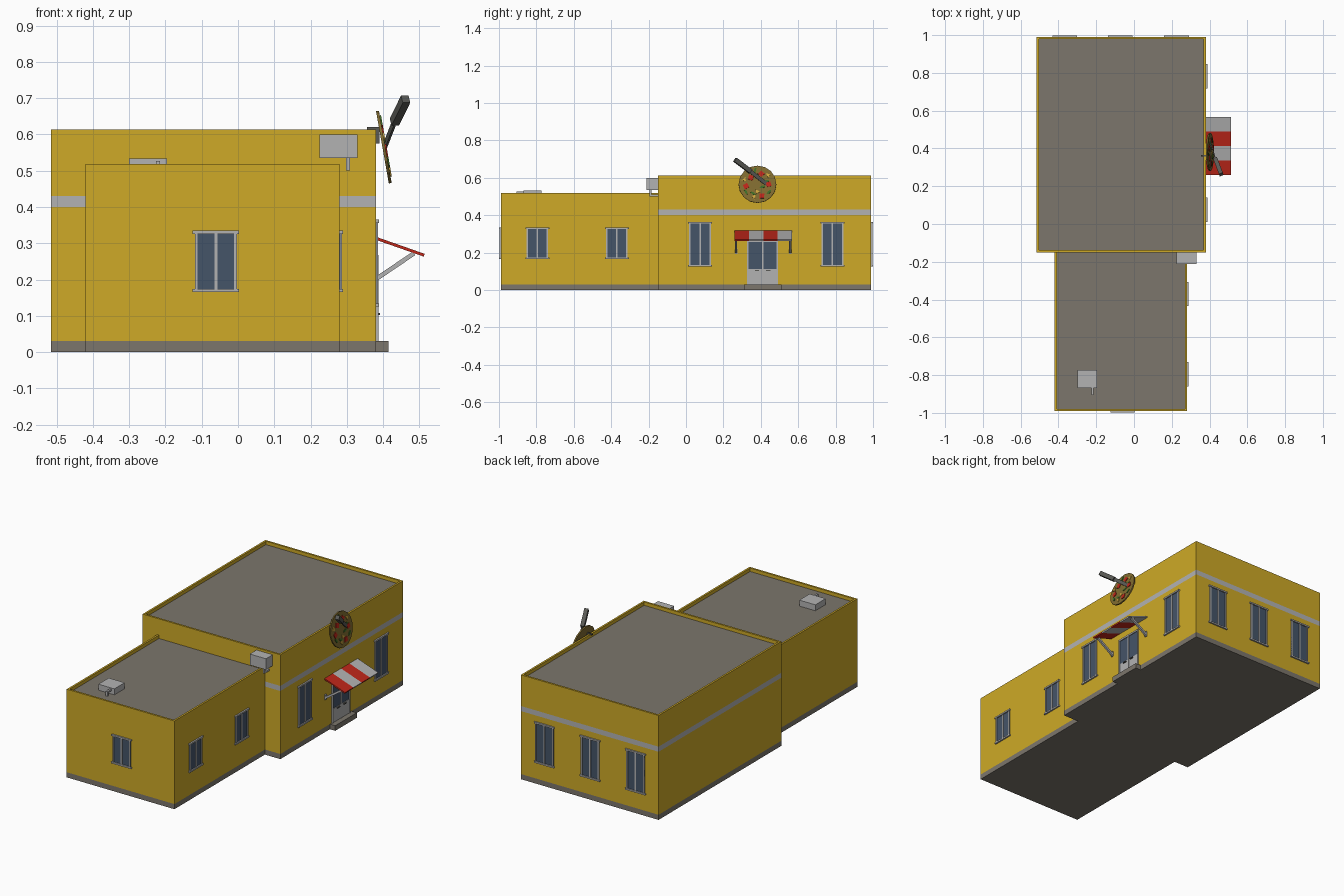
import bpy, bmesh
from math import radians, cos, sin, pi
from mathutils import Matrix, Vector

if "Cube" in bpy.data.objects:
    bpy.data.objects.remove(bpy.data.objects["Cube"])


def material(name, r, g, b):
    m = bpy.data.materials.new(name)
    m.diffuse_color = (r, g, b, 1)
    m.use_nodes = True
    m.node_tree.nodes["Principled BSDF"].inputs["Base Color"].default_value = m.diffuse_color
    return m


YELLOW = material("yellow_plaster", 0.62, 0.40, 0.02)
STONE = material("warm_grey", 0.20, 0.18, 0.15)
GLASS = material("dark_glass", 0.06, 0.09, 0.14)
RED = material("red", 0.52, 0.02, 0.01)
CRUST = material("crust", 0.22, 0.15, 0.03)
GREEN = material("green", 0.05, 0.16, 0.02)
CHEESE = material("cheese", 0.65, 0.40, 0.05)
DARK = material("dark_metal", 0.10, 0.10, 0.09)
LIGHT = material("light_grey", 0.45, 0.45, 0.45)


def finish(name, bm, *mats):
    mesh = bpy.data.meshes.new(name)
    bm.to_mesh(mesh)
    bm.free()
    for m in mats:
        if m:
            mesh.materials.append(m)
    ob = bpy.data.objects.new(name, mesh)
    bpy.context.collection.objects.link(ob)
    return ob


def add_box(bm, b, M=Matrix()):
    x0, x1, y0, y1, z0, z1 = b
    T = Matrix.Translation(((x0 + x1) / 2, (y0 + y1) / 2, (z0 + z1) / 2))
    S = Matrix.Diagonal((x1 - x0, y1 - y0, z1 - z0, 1))
    bmesh.ops.create_cube(bm, size=1, matrix=M @ T @ S)


def boxes(name, items, mat=LIGHT, M=Matrix()):
    bm = bmesh.new()
    for b in items:
        add_box(bm, b, M)
    return finish(name, bm, mat)


def bar(name, p, q, wx, wy, mat=LIGHT):
    """Rectangular bar between two points: wx horizontal, wy across."""
    p, q = Vector(p), Vector(q)
    d = q - p
    M = Matrix.Translation((p + q) / 2) @ d.to_track_quat('Z', 'Y').to_matrix().to_4x4()
    l = d.length / 2
    return boxes(name, [(-wx / 2, wx / 2, -wy / 2, wy / 2, -l, l)], mat, M)


def on_wall(x, y, z, turn):
    """Frame on a wall: local x along it, y up, z outward."""
    return (Matrix.Translation((x, y, z)) @ Matrix.Rotation(radians(turn), 4, 'Z')
            @ Matrix.Rotation(radians(90), 4, 'X'))


def block(name, b, cuts, wall=0.016, drop=0.02):
    """Building block with plinth, optional band and sunken flat roof."""
    bm = bmesh.new()
    add_box(bm, b)
    for z in cuts:
        bmesh.ops.bisect_plane(bm, geom=bm.verts[:] + bm.edges[:] + bm.faces[:],
                               plane_co=(0, 0, z), plane_no=(0, 0, 1))
    for f in bm.faces:
        z = f.calc_center_median().z
        if z < cuts[0]:
            f.material_index = 1
        elif len(cuts) > 2 and cuts[1] < z < cuts[2]:
            f.material_index = 2
    bm.normal_update()
    top = max(bm.faces, key=lambda f: f.calc_center_median().z)
    bmesh.ops.inset_region(bm, faces=[top], thickness=wall)
    floor = bmesh.ops.extrude_face_region(bm, geom=[top])["geom"]
    bmesh.ops.translate(bm, vec=(0, 0, -drop),
                        verts=[v for v in floor if isinstance(v, bmesh.types.BMVert)])
    for f in floor:
        if isinstance(f, bmesh.types.BMFace):
            f.material_index = 1
    if top.is_valid:
        bm.faces.remove(top)
    bmesh.ops.recalc_face_normals(bm, faces=bm.faces)
    return finish(name, bm, YELLOW, STONE, LIGHT)


def window(name, M, w, h):
    a, b = w / 2 - 0.006, h / 2
    boxes(name + "_glass", [(-a, a, -b + .005, b - .005, -0.005, 0.002)], GLASS, M)
    boxes(name + "_frame", [
        (-a, -a + .008, -b, b, -.002, .006), (a - .008, a, -b, b, -.002, .006),
        (-.004, .004, -b, b, -.002, .006),
        (-w / 2, w / 2, b - .009, b, -.002, .009),
        (-w / 2, w / 2, -b, -b + .009, -.002, .009)], LIGHT, M)


# Building blocks
block("main_building", (-0.515, 0.38, -0.15, 0.99, 0, 0.613), [0.03, 0.40, 0.43])
block("annex", (-0.42, 0.28, -0.99, -0.13, 0, 0.518), [0.03])

# Windows
for i, y in enumerate((0.075, 0.783)):
    window(f"main_window_{i}", on_wall(0.38, y, 0.245, 90), 0.13, 0.24)
for i, x in enumerate((-0.367, -0.072, 0.225)):
    window(f"back_window_{i}", on_wall(x, 0.99, 0.245, 180), 0.13, 0.24)
for i, y in enumerate((-0.795, -0.37)):
    window(f"annex_window_{i}", on_wall(0.28, y, 0.25, 90), 0.128, 0.17)
window("front_window", on_wall(-0.061, -0.99, 0.25, 0), 0.128, 0.17)

# Double door with step
D = on_wall(0.38, 0.41, 0, 90)
boxes("door_glass", [(-.08, .08, .10, .26, -.005, .002)], GLASS, D)
boxes("door_frame", [
    (-.083, -.075, .03, .268, -.002, .007), (.075, .083, .03, .268, -.002, .007),
    (-.083, .083, .258, .268, -.002, .007), (-.004, .004, .03, .26, -.002, .006),
    (-.076, .076, .03, .112, -.002, .004)], LIGHT, D)
boxes("door_handles", [(s * .03 - .011, s * .03 + .011, .102, .108, .003, .011)
                       for s in (-1, 1)], DARK, D)
boxes("door_step", [(0.37, 0.415, 0.31, 0.51, 0, 0.03)], STONE)

# Striped awning with struts
for i in range(4):
    y = 0.298 + i * 0.077
    bar(f"awning_stripe_{i}", (0.379, y, 0.314), (0.513, y, 0.267), 0.077, 0.008,
        LIGHT if i % 2 else RED)
for i, y in enumerate((0.268, 0.558)):
    bar(f"awning_strut_{i}", (0.383, y, 0.203), (0.485, y, 0.272), 0.012, 0.012)
boxes("awning_wall_plates", [(.378, .386, y - .007, y + .007, .192, .222)
                             for y in (.268, .558)])

# Tilted round food sign
S = on_wall(0.402, 0.382, 0.565, 90) @ Matrix.Rotation(radians(-10), 4, 'X')
bm = bmesh.new()
bmesh.ops.create_cone(bm, cap_ends=True, segments=16, radius1=0.101, radius2=0.101,
                      depth=0.008, matrix=S)
finish("sign_disc", bm, CRUST)


def toppings(name, mat, n, size, sides, spots):
    bm = bmesh.new()
    for k, (r, a) in enumerate(spots):
        a = radians(a)
        bmesh.ops.create_cone(
            bm, cap_ends=True, segments=sides, radius1=size, radius2=size, depth=0.005,
            matrix=S @ Matrix.Translation((r * cos(a), r * sin(a), 0.005))
            @ Matrix.Rotation(k * 1.3, 4, 'Z') @ Matrix.Diagonal((1, n, 1, 1)))
    finish(name, bm, mat)


toppings("sign_red_toppings", RED, 0.9, 0.019, 4,
         [(.06, 70), (.062, 190), (.06, 0), (.068, 290), (.05, 135)])
toppings("sign_green_toppings", GREEN, 0.4, 0.016, 6,
         [(.05, 20), (.075, 100), (.055, 245), (.075, 325), (.075, 215), (.03, 330)])
toppings("sign_cheese_toppings", CHEESE, 0.7, 0.017, 3,
         [(.035, 60), (.07, 255), (.04, 270), (.075, 160), (.075, 40)])

# Cutter stuck in the sign
bar("cutter_handle", (0.462, 0.262, 0.697), (0.431, 0.345, 0.634), 0.022, 0.024, DARK)
bar("cutter_blade", (0.431, 0.345, 0.634), (0.402, 0.440, 0.560), 0.006, 0.020, DARK)

# Sign bracket over the parapet
boxes("sign_bracket", [(.356, .390, .357, .365, .612, .620),
                       (.380, .390, .357, .365, .575, .620)], DARK)

# Ventilation units with pipes
boxes("wall_vent_unit", [(0.225, 0.33, -0.212, -0.145, 0.535, 0.60)])
boxes("wall_vent_pipe", [(.298, .309, -.195, -.184, .50, .54),
                         (.298, .309, -.195, -.145, .50, .511)])
boxes("roof_vent_unit", [(-0.30, -0.196, -0.868, -0.772, 0.495, 0.533)])
boxes("roof_vent_pipe", [(-.226, -.215, -.905, -.86, .516, .526),
                         (-.226, -.215, -.905, -.894, .495, .526)])
